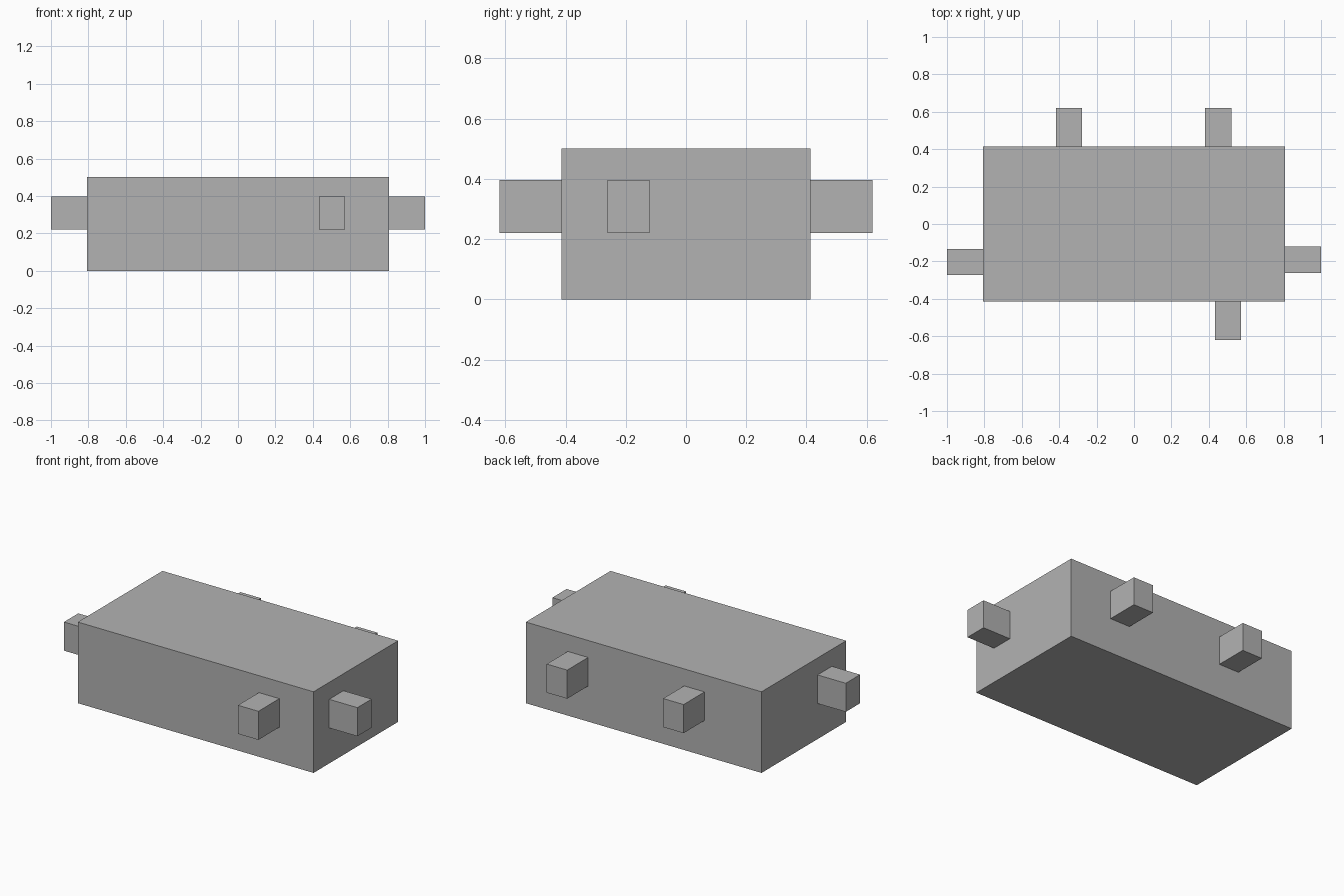
import bpy, bmesh

if "Cube" in bpy.data.objects:
    bpy.data.objects.remove(bpy.data.objects["Cube"])

grey = bpy.data.materials.new("light grey")
grey.diffuse_color = (0.448, 0.448, 0.448, 1.0)
grey.use_nodes = True
grey.node_tree.nodes["Principled BSDF"].inputs["Base Color"].default_value = grey.diffuse_color


def box(name, x0, x1, y0, y1, z0, z1):
    """Axis-aligned box between the given limits."""
    mesh = bpy.data.meshes.new(name)
    bm = bmesh.new()
    bmesh.ops.create_cube(bm, size=1.0)
    for v in bm.verts:
        v.co.x = x1 if v.co.x > 0 else x0
        v.co.y = y1 if v.co.y > 0 else y0
        v.co.z = z1 if v.co.z > 0 else z0
    bm.to_mesh(mesh)
    bm.free()
    mesh.materials.append(grey)
    obj = bpy.data.objects.new(name, mesh)
    bpy.context.collection.objects.link(obj)
    return obj


# Main block
HX, HY, TOP = 0.807, 0.414, 0.502
box("main_block", -HX, HX, -HY, HY, 0.0, TOP)

# Pegs sticking out of the four sides, slightly sunk into the block
Z0, Z1, HALF, SINK = 0.22, 0.397, 0.07, 0.005
END_X, END_Y = 1.0, 0.619

for i, x in enumerate((-0.347, 0.45)):
    box(f"back_peg_{i + 1}", x - HALF, x + HALF, HY - SINK, END_Y, Z0, Z1)

box("front_peg", 0.503 - HALF, 0.503 + HALF, -END_Y, -HY + SINK, Z0, Z1)
box("right_peg", HX - SINK, END_X, -0.191 - HALF, -0.191 + HALF, Z0, Z1)
box("left_peg", -END_X, -HX + SINK, -0.204 - HALF, -0.204 + HALF, Z0, Z1)
